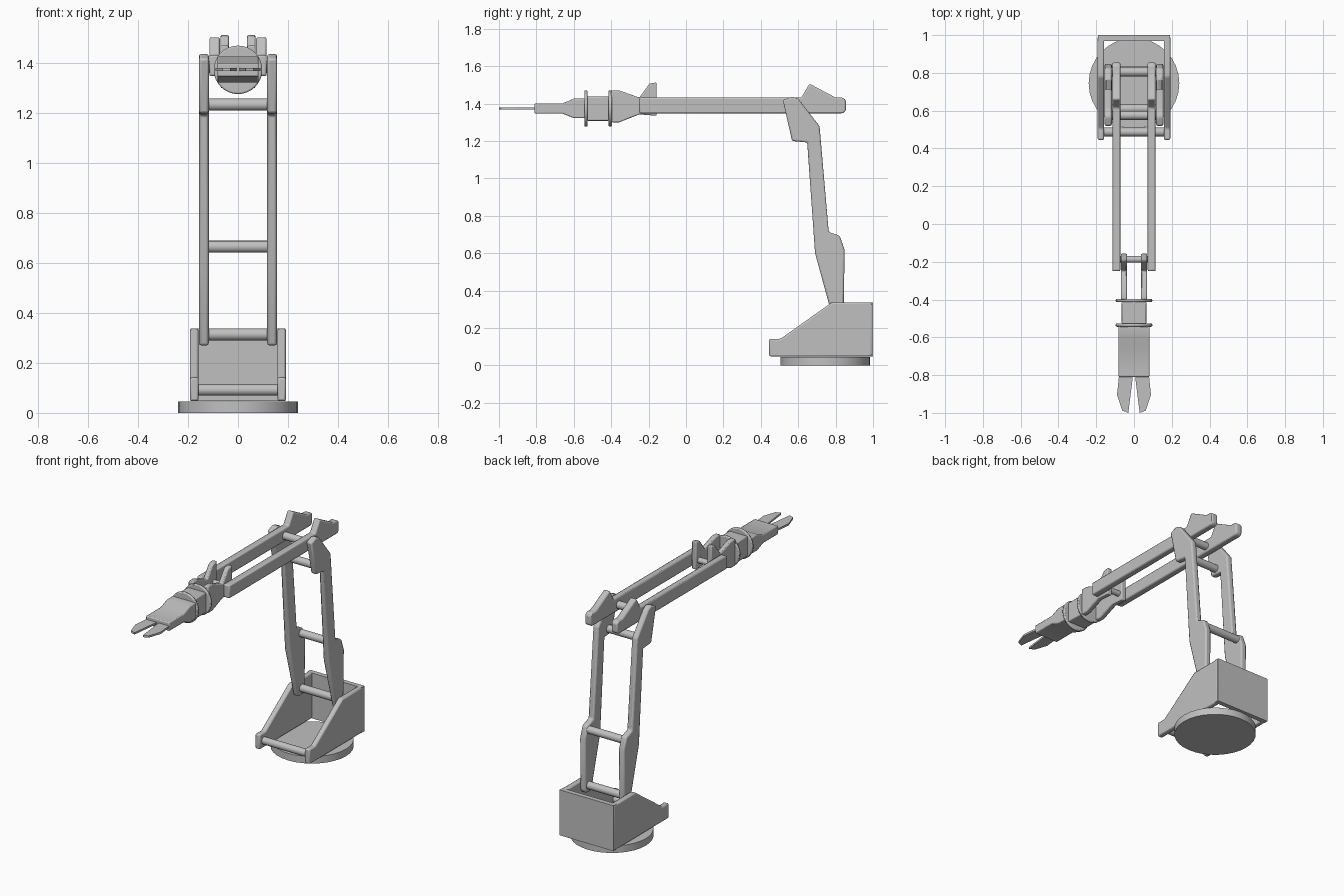
import bpy, bmesh, math
from mathutils import Matrix

if "Cube" in bpy.data.objects:
    bpy.data.objects.remove(bpy.data.objects["Cube"])

grey = bpy.data.materials.new("light grey")
grey.diffuse_color = (0.53, 0.53, 0.53, 1)
grey.use_nodes = True
grey.node_tree.nodes["Principled BSDF"].inputs["Base Color"].default_value = grey.diffuse_color


def finish(name, bm, bevel=0.0, segments=2, smooth=True):
    bmesh.ops.recalc_face_normals(bm, faces=bm.faces)
    mesh = bpy.data.meshes.new(name)
    bm.to_mesh(mesh)
    bm.free()
    ob = bpy.data.objects.new(name, mesh)
    bpy.context.collection.objects.link(ob)
    mesh.materials.append(grey)
    if bevel:
        mod = ob.modifiers.new("rounded edges", 'BEVEL')
        mod.width, mod.segments = bevel, segments
        mod.limit_method, mod.angle_limit = 'ANGLE', math.radians(30)
    if smooth:
        bpy.ops.object.select_all(action='DESELECT')
        ob.select_set(True)
        bpy.context.view_layer.objects.active = ob
        bpy.ops.object.shade_smooth_by_angle(angle=math.radians(35))
    return ob


def extrude(name, points, start, depth, **kw):
    """Extrude an outline of 3D points along a direction."""
    bm = bmesh.new()
    face = bm.faces.new([bm.verts.new(p) for p in points])
    geo = bmesh.ops.extrude_face_region(bm, geom=[face])["geom"]
    bmesh.ops.translate(bm, vec=depth, verts=[g for g in geo if isinstance(g, bmesh.types.BMVert)])
    bmesh.ops.translate(bm, vec=start, verts=bm.verts)
    return finish(name, bm, **kw)


def side_plate(name, profile, x0, x1, **kw):
    """Plate with a (y, z) profile between two x positions."""
    return extrude(name, [(0, y, z) for y, z in profile], (x0, 0, 0), (x1 - x0, 0, 0), **kw)


def plate_pair(name, profile, x0, x1, **kw):
    side_plate("right_" + name, profile, x0, x1, **kw)
    side_plate("left_" + name, profile, -x1, -x0, **kw)


def cylinder(name, centre, radius, length, axis, sides=16, **kw):
    turn = {'X': Matrix.Rotation(math.pi / 2, 4, 'Y'),
            'Y': Matrix.Rotation(math.pi / 2, 4, 'X'), 'Z': Matrix()}[axis]
    bm = bmesh.new()
    bmesh.ops.create_cone(bm, cap_ends=True, segments=sides, radius1=radius, radius2=radius,
                          depth=length, matrix=Matrix.Translation(centre) @ turn)
    return finish(name, bm, **kw)


# Turntable and open base housing
cylinder("turntable", (0, 0.745, 0.0225), 0.24, 0.045, 'Z', 32)
plate_pair("base_wall", [(0.445, 0.048), (0.995, 0.048), (0.995, 0.337), (0.78, 0.337),
                         (0.505, 0.142), (0.445, 0.142)], 0.158, 0.192, bevel=0.008)
side_plate("base_back_wall", [(0.97, 0.048), (1.0, 0.048), (1.0, 0.337), (0.97, 0.337)],
           -0.19, 0.19)
cylinder("base_front_rod", (0, 0.487, 0.092), 0.023, 0.33, 'X')

# Lower arm: two shaped legs joined by rods
plate_pair("lower_arm", [(0.78, 0.27), (0.83, 0.27), (0.843, 0.285), (0.848, 0.618),
                         (0.822, 0.693), (0.763, 0.714), (0.714, 1.28), (0.618, 1.402),
                         (0.60, 1.425), (0.568, 1.438), (0.518, 1.418), (0.567, 1.2),
                         (0.648, 1.192), (0.69, 0.6)], 0.117, 0.156, bevel=0.009)
for name, y, z in (("lower_rod", 0.81, 0.314), ("middle_rod", 0.805, 0.665),
                   ("upper_rod", 0.61, 1.234), ("elbow_rod", 0.575, 1.385)):
    cylinder(name, (0, y, z), 0.024, 0.25, 'X')

# Upper arm: two long bars with a raised fin at the back
plate_pair("upper_arm", [(-0.25, 1.348), (0.84, 1.348), (0.855, 1.362), (0.855, 1.418),
                         (0.838, 1.432), (0.80, 1.432), (0.66, 1.506), (0.617, 1.432),
                         (-0.25, 1.432)], 0.072, 0.115, bevel=0.008)

# Wrist bracket, its pivot rod and the two rings
plate_pair("wrist_bracket", [(-0.40, 1.30), (-0.356, 1.30), (-0.25, 1.342), (-0.157, 1.335),
                             (-0.157, 1.513), (-0.195, 1.507), (-0.25, 1.432), (-0.356, 1.47),
                             (-0.40, 1.47)], 0.037, 0.07, bevel=0.006)
cylinder("wrist_rod", (0, -0.187, 1.387), 0.018, 0.18, 'X')
for name, y in (("rear_wrist_ring", -0.405), ("front_wrist_ring", -0.535)):
    cylinder(name, (0, y, 1.373), 0.097, 0.018, 'Y', 32, bevel=0.006)
side_plate("wrist_block", [(-0.53, 1.308), (-0.41, 1.308), (-0.41, 1.437), (-0.53, 1.437)],
           -0.065, 0.065, bevel=0.006)

# Hand tapering to a flat front
side_plate("hand", [(-0.535, 1.322), (-0.535, 1.426), (-0.60, 1.426), (-0.66, 1.401),
                    (-0.81, 1.401), (-0.81, 1.346), (-0.66, 1.346), (-0.60, 1.322)],
           -0.083, 0.083, bevel=0.006)

# Two thin gripper fingers
outline = [(0.004, -0.79), (0.078, -0.79), (0.09, -0.905), (0.062, -0.988), (0.03, -1.0)]
for side, name in ((1, "right_finger"), (-1, "left_finger")):
    extrude(name, [(side * x, y, 0) for x, y in outline], (0, 0, 1.368), (0, 0, 0.012),
            smooth=False)
